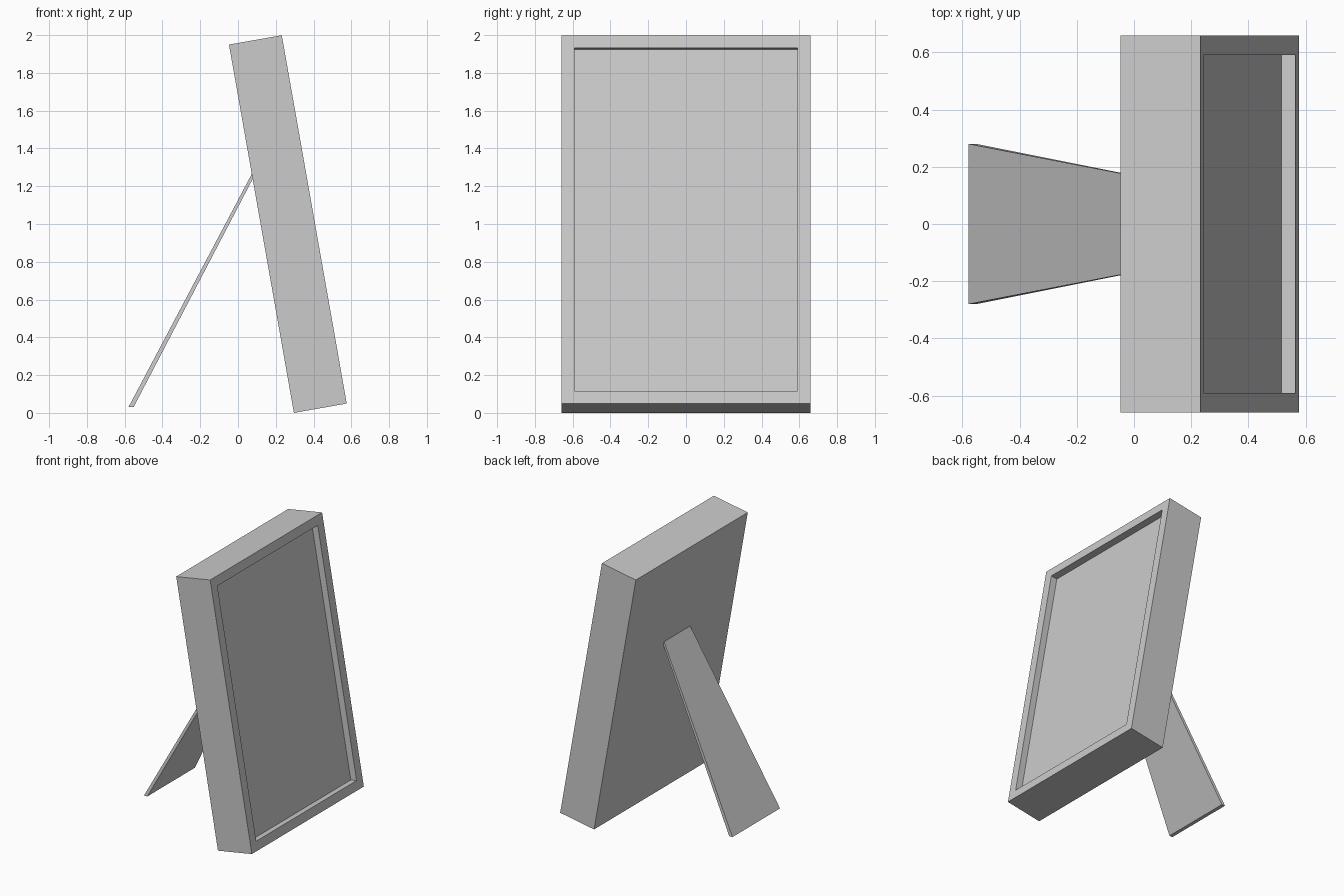
import bpy, bmesh
from math import radians, tan
from mathutils import Matrix

cube = bpy.data.objects.get("Cube")
if cube:
    bpy.data.objects.remove(cube)

TILT = radians(10)
HEIGHT, HALF_WIDTH, DEPTH = 1.98, 0.659, 0.284
BORDER, RECESS = 0.0965, 0.049
BACK_X = 0.296                      # where the back face meets the ground

grey = bpy.data.materials.new("light grey")
grey.use_nodes = True
colour = (0.6, 0.6, 0.6, 1)
grey.diffuse_color = colour
grey.node_tree.nodes["Principled BSDF"].inputs["Base Color"].default_value = colour


def finish(bm, name):
    bmesh.ops.recalc_face_normals(bm, faces=bm.faces)
    mesh = bpy.data.meshes.new(name)
    bm.to_mesh(mesh)
    bm.free()
    mesh.materials.append(grey)
    obj = bpy.data.objects.new(name, mesh)
    bpy.context.collection.objects.link(obj)
    return obj


# Frame: a deep slab with a recessed picture area, leaning back
bm = bmesh.new()
bmesh.ops.create_cube(bm, size=1)
bmesh.ops.transform(bm, verts=bm.verts, matrix=Matrix.Translation((DEPTH / 2, 0, HEIGHT / 2))
                    @ Matrix.Diagonal((DEPTH, 2 * HALF_WIDTH, HEIGHT, 1)))
front = max(bm.faces, key=lambda f: f.calc_center_median().x)
bmesh.ops.inset_region(bm, faces=[front], thickness=BORDER)
pit = bmesh.ops.extrude_face_region(bm, geom=[front])["geom"]
bmesh.ops.delete(bm, geom=[front], context='FACES')
bmesh.ops.translate(bm, verts=[v for v in pit if isinstance(v, bmesh.types.BMVert)],
                    vec=(-RECESS, 0, 0))
frame = finish(bm, "picture_frame")
frame.location.x = BACK_X
frame.rotation_euler.y = -TILT


# Stand: a thin tapered board from the back of the frame down to the ground
def back_x(z):
    return BACK_X - z * tan(TILT)


bm = bmesh.new()
profile = [(-0.579, 0.032, 0.28), (-0.552, 0.032, 0.28),
           (back_x(1.238), 1.238, 0.154), (back_x(1.265), 1.265, 0.154)]
sides = [[bm.verts.new((x, s * w, z)) for x, z, w in profile] for s in (-1, 1)]
for side in sides:
    bm.faces.new(side)
for i in range(4):
    j = (i + 1) % 4
    bm.faces.new((sides[0][i], sides[0][j], sides[1][j], sides[1][i]))
finish(bm, "stand_leg")
